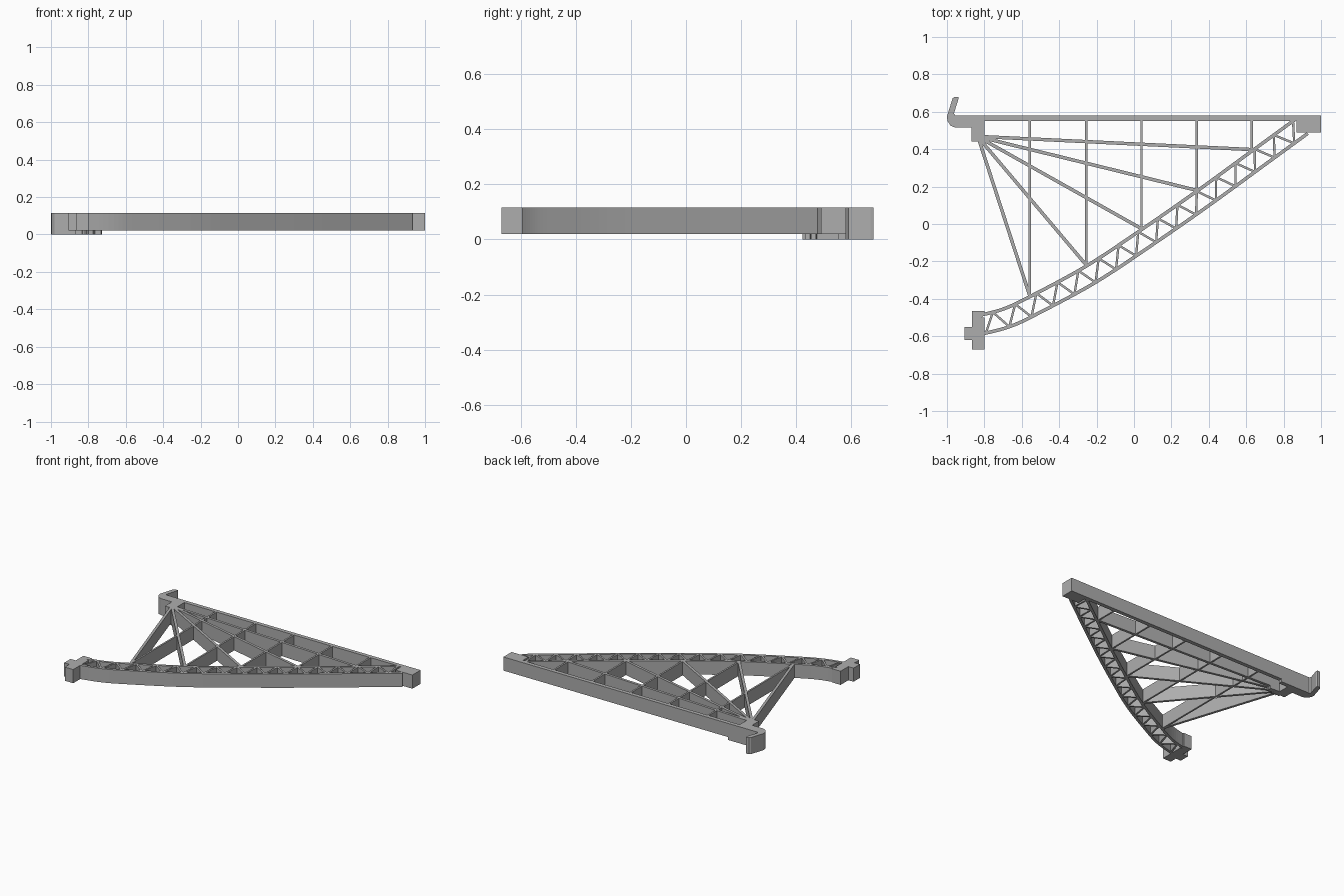
import bpy
import bmesh
from mathutils import Vector

if "Cube" in bpy.data.objects:
    bpy.data.objects.remove(bpy.data.objects["Cube"])

BASE, TOP = 0.02, 0.115

grey = bpy.data.materials.new("plain grey")
grey.use_nodes = True
colour = (0.42, 0.42, 0.42, 1)
grey.diffuse_color = colour
grey.node_tree.nodes["Principled BSDF"].inputs["Base Color"].default_value = colour


def extrude(name, outline, low=BASE, high=TOP):
    """Raise a flat outline into a solid plate."""
    bm = bmesh.new()
    face = bm.faces.new([bm.verts.new((p[0], p[1], low)) for p in outline])
    raised = bmesh.ops.extrude_face_region(bm, geom=[face])["geom"]
    verts = [v for v in raised if isinstance(v, bmesh.types.BMVert)]
    bmesh.ops.translate(bm, verts=verts, vec=(0, 0, high - low))
    bmesh.ops.recalc_face_normals(bm, faces=bm.faces)
    mesh = bpy.data.meshes.new(name)
    bm.to_mesh(mesh)
    bm.free()
    mesh.materials.append(grey)
    obj = bpy.data.objects.new(name, mesh)
    bpy.context.collection.objects.link(obj)
    return obj


def box(name, x0, x1, y0, y1, low=BASE, high=TOP):
    return extrude(name, [(x0, y0), (x1, y0), (x1, y1), (x0, y1)], low, high)


def normals(path):
    """Right-hand unit normal at each point of a path."""
    result = []
    for i in range(len(path)):
        t = (path[min(i + 1, len(path) - 1)] - path[max(i - 1, 0)]).normalized()
        result.append(Vector((t.y, -t.x)))
    return result


def offset(path, distance):
    return [p + n * distance for p, n in zip(path, normals(path))]


def strip(name, path, width, low=BASE, high=TOP):
    path = [Vector(p) for p in path]
    edge = offset(path, width / 2) + offset(path, -width / 2)[::-1]
    return extrude(name, edge, low, high)


def smooth_path(points, steps=6):
    """Catmull-Rom curve through the points."""
    p = [Vector(q) for q in points]
    p = [2 * p[0] - p[1]] + p + [2 * p[-1] - p[-2]]
    path = []
    for a, b, c, d in zip(p, p[1:], p[2:], p[3:]):
        for k in range(steps):
            t = k / steps
            path.append(0.5 * (2 * b + (c - a) * t + (2 * a - 5 * b + 4 * c - d) * t * t
                               + (3 * b - a - 3 * c + d) * t ** 3))
    return path + [p[-2]]


def along(path, fraction):
    """Point at a fraction of the path's length."""
    lengths = [(b - a).length for a, b in zip(path, path[1:])]
    left = fraction * sum(lengths)
    for a, b, length in zip(path, path[1:], lengths):
        if left <= length:
            return a.lerp(b, left / length)
        left -= length
    return path[-1]


# Straight back bar, its end block and the foot
box("back_bar", -0.81, 1.0, 0.552, 0.58)
box("end_block", 0.87, 1.0, 0.49, 0.58)
extrude("foot_block", [(-0.865, -0.67), (-0.80, -0.67), (-0.80, -0.50), (-0.815, -0.50),
                       (-0.80, -0.485), (-0.80, -0.465), (-0.865, -0.465),
                       (-0.865, -0.55), (-0.905, -0.55), (-0.905, -0.62), (-0.865, -0.62)])

# Hooked corner, which reaches lower than the rest
extrude("hook_corner", [(-0.97, 0.672), (-0.96, 0.68), (-0.94, 0.68), (-0.938, 0.67),
                        (-0.963, 0.59), (-0.955, 0.58), (-0.80, 0.58), (-0.80, 0.44),
                        (-0.87, 0.44), (-0.87, 0.515), (-0.955, 0.515), (-0.98, 0.525),
                        (-0.997, 0.55), (-1.0, 0.575)], 0, TOP)
box("bar_ledge", -0.80, -0.73, 0.552, 0.58, 0, BASE)

# Two curved chords
upper = smooth_path([(-0.84, -0.492), (-0.70, -0.455), (-0.56, -0.39), (-0.255, -0.225),
                     (0.04, -0.03), (0.335, 0.175), (0.63, 0.39), (0.87, 0.565)])
middle, lower = offset(upper, 0.05), offset(upper, 0.1)
strip("upper_chord", upper, 0.018)
strip("lower_chord", lower, 0.018)

# Zigzag lattice between the chords
BAYS = 31
zigzag = []
for i in range(BAYS + 1):
    f = 0.012 + 0.976 * i / BAYS
    zigzag.append(along(upper if i % 2 else lower, f))
for i, (a, b) in enumerate(zip(zigzag, zigzag[1:])):
    strip(f"lattice_brace_{i + 1}", [a, b], 0.012)

# Upright ribs and the fan of struts from the corner
nodes = [(-0.557, -0.385), (-0.255, -0.22), (0.04, -0.025), (0.335, 0.18), (0.63, 0.398)]
for i, (x, y) in enumerate(nodes):
    strip(f"rib_{i + 1}", [(x, y), (x, 0.56)], 0.012)
    start = Vector((-0.828 + 0.005 * i, 0.447 + 0.005 * i))
    run = Vector((x, y)) - start
    strip(f"fan_strut_{i + 1}", [start, start + run], 0.018)
    # Short lower ledge under each strut, ending at the corner's limits
    reach = min((-0.73 - start.x) / run.x, (0.43 - start.y) / run.y)
    strip(f"strut_ledge_{i + 1}", [start, start + run * reach], 0.018, 0, BASE)
